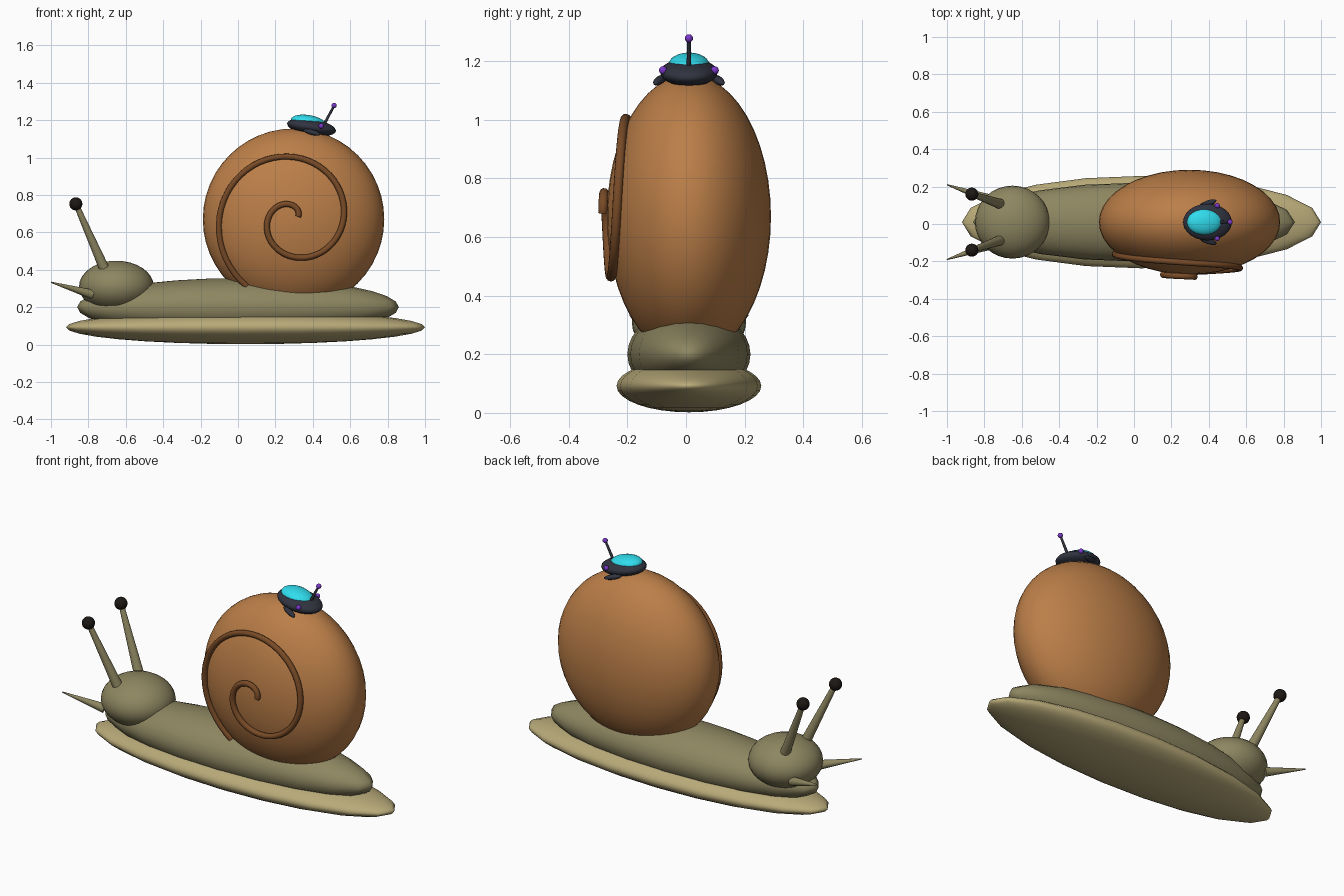
import bpy
from math import radians, cos, sin, sqrt
from mathutils import Vector

if "Cube" in bpy.data.objects:
    bpy.data.objects.remove(bpy.data.objects["Cube"])

YC = 0.01  # centre line of the animal


def material(name, rgb):
    m = bpy.data.materials.new(name)
    m.diffuse_color = (*rgb, 1)
    m.use_nodes = True
    m.node_tree.nodes["Principled BSDF"].inputs["Base Color"].default_value = m.diffuse_color
    return m


SOLE = material("sole_tan", (0.48, 0.40, 0.19))
SKIN = material("skin_olive", (0.27, 0.24, 0.12))
SHELL = material("shell_brown", (0.50, 0.21, 0.065))
RIDGE = material("ridge_brown", (0.19, 0.07, 0.02))
BLACK = material("eye_black", (0.012, 0.009, 0.007))
METAL = material("dark_metal", (0.03, 0.033, 0.05))
GLASS = material("cyan_glass", (0.03, 0.72, 0.85))
GLOW = material("purple_glow", (0.2, 0.04, 0.6))


def finish(name, mat):
    ob = bpy.context.object
    ob.name = name
    ob.data.materials.append(mat)
    bpy.ops.object.shade_smooth_by_angle(angle=radians(50))
    return ob


def ellipsoid(name, loc, radii, mat, rot=(0, 0, 0), seg=32, rings=16):
    bpy.ops.mesh.primitive_uv_sphere_add(segments=seg, ring_count=rings, radius=1,
                                         location=loc, rotation=rot)
    bpy.context.object.scale = radii
    return finish(name, mat)


def rod(name, a, b, r1, r2, mat):
    a, b = Vector(a), Vector(b)
    d = b - a
    bpy.ops.mesh.primitive_cone_add(vertices=16, radius1=r1, radius2=r2, depth=d.length,
                                    location=(a + b) / 2,
                                    rotation=d.to_track_quat('Z', 'Y').to_euler())
    return finish(name, mat)


# Foot, body, head
ellipsoid("foot", (0.04, YC, 0.092), (0.96, 0.247, 0.09), SOLE, seg=20, rings=16)
ellipsoid("body", (0, YC, 0.2), (0.86, 0.21, 0.155), SKIN, seg=20, rings=16)
ellipsoid("head", (-0.65, YC, 0.31), (0.2, 0.195, 0.138), SKIN)

# Eye stalks, eyes and feelers on both sides
for side, s in (("left", -1), ("right", 1)):
    eye = (-0.867, YC + s * 0.15, 0.752)
    rod(f"eye_stalk_{side}", (-0.71, YC + s * 0.095, 0.395), eye, 0.028, 0.014, SKIN)
    ellipsoid(f"eye_{side}", eye, (0.035,) * 3, BLACK, seg=20, rings=12)
    rod(f"feeler_{side}", (-0.78, YC + s * 0.125, 0.268),
        (-1.0, YC + s * 0.2, 0.333), 0.026, 0.003, SKIN)

# Shell
CX, CZ, R, RY = 0.297, 0.67, 0.485, 0.28
ellipsoid("shell", (CX, YC, CZ), (R, RY, R), SHELL, seg=40, rings=24)

# Spiral ridge following the front face of the shell
curve = bpy.data.curves.new("spiral_ridge", 'CURVE')
curve.dimensions = '3D'
curve.bevel_depth = 0.016
curve.bevel_resolution = 3
curve.use_fill_caps = True
spline = curve.splines.new('POLY')
N = 90
spline.points.add(N - 1)
for i, p in enumerate(spline.points):
    deg = 30 + 565 * i / (N - 1)
    r = 0.144 + 0.000725 * (deg - 190)
    a = radians(deg)
    y = YC - RY * sqrt(1 - (r / R) ** 2) - 0.014
    p.co = (CX + r * cos(a), y, CZ + r * sin(a), 1)
curve.materials.append(RIDGE)
bpy.context.collection.objects.link(bpy.data.objects.new("spiral_ridge", curve))

# Little robot bug riding on the shell
TILT = (0, radians(9), 0)
ellipsoid("bug_body", (0.393, YC, 1.162), (0.132, 0.098, 0.044), METAL, TILT, 24, 14)
ellipsoid("bug_dome", (0.376, YC, 1.190), (0.094, 0.069, 0.037), GLASS, TILT, 24, 14)
tip = (0.514, YC, 1.278)
rod("bug_antenna", (0.465, YC, 1.185), tip, 0.008, 0.006, METAL)
ellipsoid("bug_antenna_tip", tip, (0.014,) * 3, GLOW, seg=16, rings=10)
for side, s in (("left", -1), ("right", 1)):
    ellipsoid(f"bug_eye_{side}", (0.445, YC + s * 0.088, 1.169), (0.014,) * 3, GLOW,
              seg=16, rings=10)
    ellipsoid(f"bug_leg_{side}", (0.395, YC + s * 0.1, 1.135), (0.05, 0.016, 0.014), METAL,
              (0, radians(14), s * radians(20)), 16, 10)
